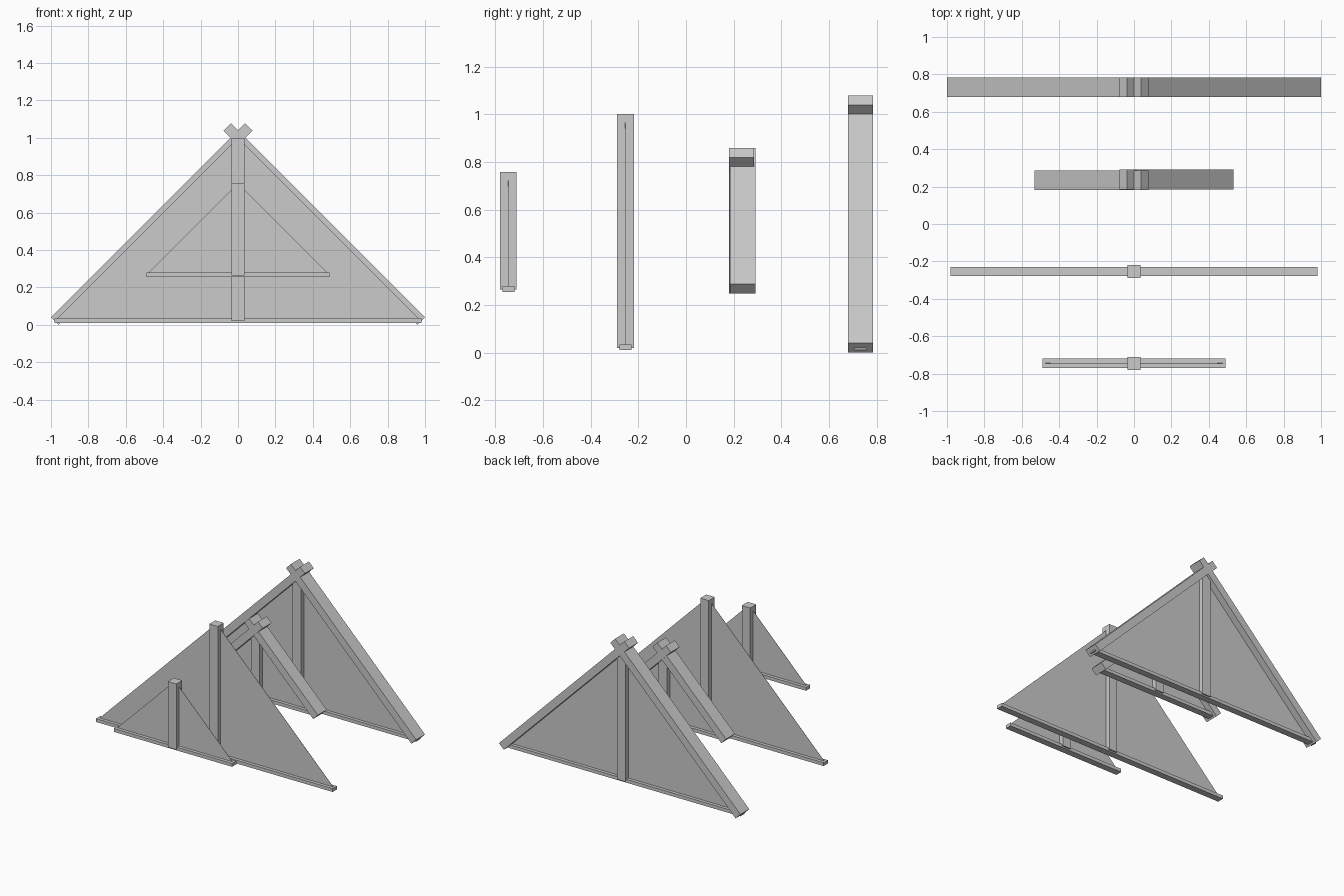
import bpy
import math
from mathutils import Matrix, Vector

cube = bpy.data.objects.get("Cube")
if cube:
    bpy.data.objects.remove(cube, do_unlink=True)

GREY = (0.6, 0.6, 0.6, 1)
grey = bpy.data.materials.new("plain grey")
grey.use_nodes = True
grey.diffuse_color = GREY
grey.node_tree.nodes["Principled BSDF"].inputs["Base Color"].default_value = GREY


def prism(name, outline, y, depth):
    """Extrude an outline in the xz plane along y, centred on y."""
    n = len(outline)
    verts = [(x, y + s * depth / 2, z) for s in (-1, 1) for x, z in outline]
    faces = [tuple(range(n)), tuple(reversed(range(n, 2 * n)))]
    faces += [(i, i + n, (i + 1) % n + n, (i + 1) % n) for i in range(n)]
    mesh = bpy.data.meshes.new(name)
    mesh.from_pydata(verts, [], faces)
    mesh.materials.append(grey)
    obj = bpy.data.objects.new(name, mesh)
    bpy.context.collection.objects.link(obj)
    return obj


def box(name, x, z0, z1, y, depth):
    return prism(name, [(-x, z0), (x, z0), (x, z1), (-x, z1)], y, depth)


def rafter(name, side, foot, tip, y):
    """Sloping board with square-cut ends, from foot to tip."""
    a, b = Vector(foot), Vector(tip)
    d = (b - a).normalized()
    n = Vector((d.y, -d.x)) * 0.028
    pts = [a + n, b + n, b - n, a - n]
    outline = [(side * p.x, p.y) for p in pts]
    if side < 0:
        outline.reverse()
    return prism(name, outline, y, 0.105)


def gable(label, y, half, base, apex, ridge=None, shift=0):
    """Base beam, king post and panel, with crossed rafters if ridge is given."""
    box(label + "_base_beam", half, base, base + 0.025, y, 0.05)
    box(label + "_king_post", 0.035, base + 0.01, apex, y, 0.07)
    prism(label + "_panel", [(-half, base + 0.012), (half, base + 0.012), (0, apex)], y, 0.002)
    if ridge:
        foot = base + 0.01
        for side, word in ((1, "left"), (-1, "right")):
            x = -(ridge - foot)
            off = shift if side < 0 else 0
            rafter(f"{label}_{word}_rafter", -side, (x, foot), (0.058, ridge + 0.058), y + off)


# Plain gables in front, gables with rafters behind
gable("small_front", -0.745, 0.49, 0.255, 0.757)
gable("large_front", -0.254, 0.98, 0.01, 1.0)
gable("small_rear", 0.238, 0.49, 0.258, 0.757, ridge=0.78, shift=-0.005)
gable("large_rear", 0.732, 0.98, 0.01, 1.0, ridge=1.0)
